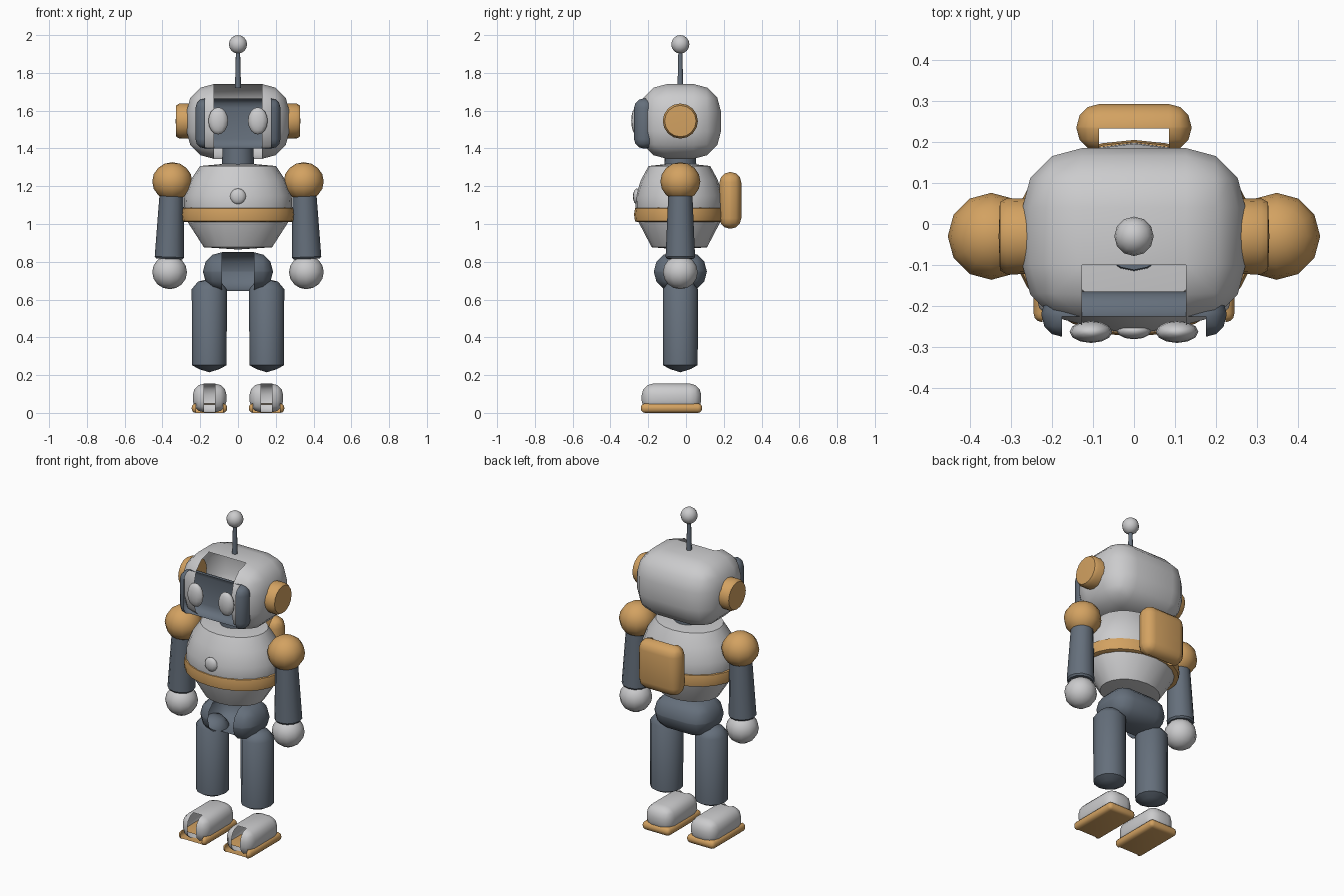
import bpy
import bmesh
from math import radians, cos, sin, pi
from mathutils import Matrix

default = bpy.data.objects.get("Cube")
if default:
    bpy.data.objects.remove(default, do_unlink=True)


def material(name, rgb):
    mat = bpy.data.materials.new(name)
    mat.use_nodes = True
    mat.diffuse_color = (*rgb, 1)
    mat.node_tree.nodes["Principled BSDF"].inputs["Base Color"].default_value = (*rgb, 1)
    return mat


LIGHT = material("light grey", (0.60, 0.60, 0.61))
DARK = material("slate", (0.13, 0.16, 0.20))
ORANGE = material("amber", (0.65, 0.36, 0.12))
MID = -0.03  # shared depth of the body axis


def finish(name, bm, mat, loc, angle=40):
    mesh = bpy.data.meshes.new(name)
    bm.to_mesh(mesh)
    bm.free()
    mesh.materials.append(mat)
    mesh.shade_smooth()
    mesh.set_sharp_from_angle(angle=radians(angle))
    obj = bpy.data.objects.new(name, mesh)
    obj.location = loc
    bpy.context.collection.objects.link(obj)
    return obj


def shell(name, mat, loc, size, bevel):
    """Rounded box whose front middle column is left open."""
    bm = bmesh.new()
    bmesh.ops.create_cube(bm, size=1)
    bmesh.ops.scale(bm, vec=size, verts=bm.verts)
    bmesh.ops.bevel(bm, geom=bm.edges[:], offset=bevel, segments=3,
                    profile=0.5, affect='EDGES', clamp_overlap=True)
    bm.normal_update()
    flat = size[0] / 2 - bevel
    front = [f for f in bm.faces if f.normal.y < -0.1
             and all(abs(v.co.x) < flat + 0.001 for v in f.verts)]
    bmesh.ops.delete(bm, geom=front, context='FACES')
    return finish(name, bm, mat, loc)


def ball(name, mat, loc, radii, segments=12, rings=8):
    bm = bmesh.new()
    bmesh.ops.create_uvsphere(bm, u_segments=segments, v_segments=rings, radius=1)
    bmesh.ops.scale(bm, vec=radii, verts=bm.verts)
    return finish(name, bm, mat, loc, 50)


def lathe(name, mat, loc, profile, sides=12, scale=(1, 1, 1), turn=None):
    """Revolve (radius, height) points about z; the ends are capped."""
    bm = bmesh.new()
    rings = []
    for r, z in profile:
        if r == 0:
            rings.append([bm.verts.new((0, 0, z))] * sides)
        else:
            rings.append([bm.verts.new((r * cos(2 * pi * i / sides),
                                        r * sin(2 * pi * i / sides), z))
                          for i in range(sides)])
    for low, high in zip(rings, rings[1:]):
        for i in range(sides):
            j = (i + 1) % sides
            corners = dict.fromkeys((low[i], low[j], high[j], high[i]))
            bm.faces.new(list(corners))
    for ring in (rings[0], rings[-1]):
        if ring[0] is not ring[1]:
            bm.faces.new(ring)
    bmesh.ops.recalc_face_normals(bm, faces=bm.faces)
    bmesh.ops.scale(bm, vec=scale, verts=bm.verts)
    if turn:
        bm.transform(turn)
    return finish(name, bm, mat, loc)


# Head, visor and antenna
shell("head", LIGHT, (0, MID, 1.543), (0.544, 0.43, 0.396), 0.145)
shell("visor", DARK, (0, -0.22, 1.532), (0.45, 0.11, 0.265), 0.05)
lathe("neck", DARK, (0, MID, 0), [(0.085, 1.29), (0.082, 1.41)], 16)
lathe("antenna_rod", DARK, (0, MID, 0), [(0.016, 1.72), (0.011, 1.92)], 10)
ball("antenna_ball", LIGHT, (0, MID, 1.951), (0.048, 0.048, 0.049))

# Torso, belt, button and backpack
lathe("torso", LIGHT, (0, -0.035, 0),
      [(0, 0.865), (0.63, 0.877), (0.95, 1.02), (1, 1.09), (0.99, 1.15),
       (0.87, 1.235), (0.7, 1.307), (0, 1.325)], 20, (0.287, 0.233, 1))
lathe("belt", ORANGE, (0, -0.035, 0),
      [(0.93, 1.01), (0.98, 1.015), (1, 1.05), (0.98, 1.083), (0.93, 1.088)],
      24, (0.3, 0.24, 1))
ball("chest_button", LIGHT, (0, -0.26, 1.146), (0.042, 0.021, 0.042))
shell("backpack", ORANGE, (0, 0.235, 1.125), (0.28, 0.115, 0.3), 0.055)

# Pelvis
shell("pelvis", DARK, (0, MID, 0.748), (0.37, 0.28, 0.205), 0.1)

# Paired parts
for side, s in (("left", 1), ("right", -1)):
    ball(side + "_eye", LIGHT, (s * 0.105, -0.263, 1.546), (0.052, 0.027, 0.072))
    lathe(side + "_ear", ORANGE, (s * 0.255, MID, 1.545),
          [(0.092, 0), (0.093, 0.055), (0.083, 0.072), (0, 0.075)], 16,
          turn=Matrix.Rotation(s * pi / 2, 4, 'Y'))
    ball(side + "_shoulder", ORANGE, (s * 0.348, MID, 1.225), (0.106, 0.106, 0.102))
    lean = Matrix.Rotation(s * radians(-2), 4, 'Y')
    lathe(side + "_arm", DARK, (s * 0.35, MID, 1.2),
          [(0.07, -0.385), (0.078, -0.375), (0.062, 0)], 12, turn=lean)
    ball(side + "_hand", LIGHT, (s * 0.362, MID, 0.745), (0.092, 0.092, 0.09))
    lathe(side + "_leg", DARK, (s * 0.152, MID, 0),
          [(0, 0.215), (0.055, 0.232), (0.092, 0.253), (0.093, 0.655),
           (0.06, 0.695), (0, 0.71)], 12)
    shell(side + "_foot", LIGHT, (s * 0.15, -0.077, 0.079), (0.178, 0.315, 0.152), 0.06)
    shell(side + "_sole", ORANGE, (s * 0.151, -0.077, 0.025), (0.188, 0.325, 0.05), 0.022)
